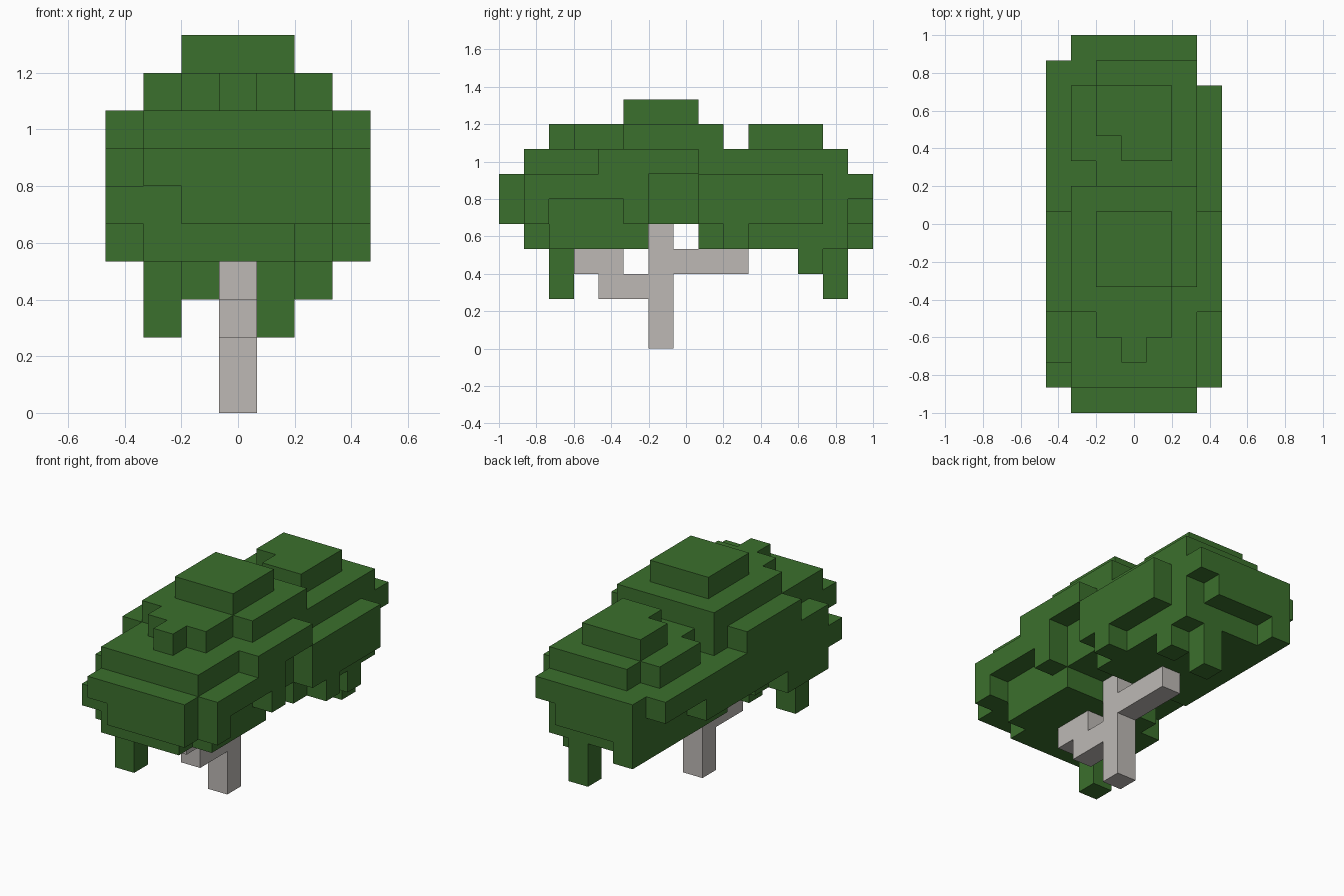
import bpy, bmesh, math
from mathutils import Vector

if "Cube" in bpy.data.objects:
    bpy.data.objects.remove(bpy.data.objects["Cube"], do_unlink=True)

UNIT = 2 / 15                      # one block
ORIGIN = Vector((-3.5, -7.5, 0))   # corner of the block grid


def make_material(name, colour):
    mat = bpy.data.materials.new(name)
    mat.use_nodes = True
    mat.diffuse_color = colour
    mat.node_tree.nodes["Principled BSDF"].inputs["Base Color"].default_value = colour
    return mat


def span(x, y, z):
    """All block cells inside the given ranges."""
    return {(i, j, k) for i in range(*x) for j in range(*y) for k in range(*z)}


def build_blocks(name, cells, mat):
    """Skin a set of block cells with its outer faces only."""
    bm = bmesh.new()
    corners = {}

    def corner(point):
        key = tuple(round(c) for c in point)
        if key not in corners:
            corners[key] = bm.verts.new((Vector(key) + ORIGIN) * UNIT)
        return corners[key]

    for cell in sorted(cells):
        for axis in range(3):
            for side in (0, 1):
                near = list(cell)
                near[axis] += 1 if side else -1
                if tuple(near) in cells:
                    continue
                start = Vector(cell)
                start[axis] += side
                u, v = Vector((0, 0, 0)), Vector((0, 0, 0))
                u[(axis + 1) % 3] = 1
                v[(axis + 2) % 3] = 1
                loop = [start, start + u, start + u + v, start + v]
                if not side:
                    loop.reverse()
                bm.faces.new([corner(p) for p in loop])
    # merge flat regions
    bmesh.ops.dissolve_limit(bm, angle_limit=math.radians(1),
                             verts=bm.verts[:], edges=bm.edges[:])
    mesh = bpy.data.meshes.new(name)
    bm.to_mesh(mesh)
    bm.free()
    mesh.materials.append(mat)
    obj = bpy.data.objects.new(name, mesh)
    bpy.context.collection.objects.link(obj)
    return obj


leaf_green = make_material("leaf green", (0.044, 0.162, 0.026, 1))
bark_grey = make_material("pale bark grey", (0.51, 0.485, 0.462, 1))

# Trunk with a stepped front branch and a straight back branch
wood = span((3, 4), (6, 7), (0, 5))
wood |= span((3, 4), (4, 6), (2, 3))
wood |= span((3, 4), (3, 5), (3, 4))
wood |= span((3, 4), (7, 10), (3, 4))
build_blocks("trunk_and_branches", wood, bark_grey)

# Canopy core
leaves = span((1, 6), (0, 15), (5, 7))
leaves -= span((1, 2), (0, 1), (5, 6))
leaves -= span((5, 6), (14, 15), (5, 6))

# Canopy underside, front and back clumps
leaves |= span((1, 6), (1, 6), (4, 5)) - span((5, 6), (1, 2), (4, 5))
leaves |= span((1, 6), (8, 14), (4, 5))
leaves |= span((1, 2), (14, 15), (4, 5))

# Upper canopy layer
leaves |= span((1, 6), (1, 14), (7, 8))
leaves -= span((1, 2), (9, 10), (7, 8))
leaves -= span((1, 2), (13, 14), (7, 8))

# Front mound with its raised cap
leaves |= span((1, 6), (5, 9), (8, 9))
leaves |= span((1, 5), (4, 5), (8, 9))
leaves |= span((2, 5), (3, 4), (8, 9))
leaves |= span((3, 4), (2, 3), (8, 9))
leaves |= span((2, 5), (5, 8), (9, 10))

# Back mound
leaves |= span((2, 5), (10, 13), (8, 9)) - span((2, 3), (10, 11), (8, 9))

# Side growth on +x
for y, z in (((1, 2), (5, 7)), ((2, 5), (6, 7)), ((5, 6), (5, 7)),
             ((4, 8), (7, 8)), ((8, 13), (5, 7)), ((9, 10), (4, 5))):
    leaves |= span((6, 7), y, z)

# Side growth on -x
for y, z in (((1, 2), (5, 6)), ((2, 11), (5, 7)), ((11, 14), (6, 7)),
             ((4, 8), (7, 8)), ((2, 5), (4, 5))):
    leaves |= span((0, 1), y, z)

# Hanging leaf tips
leaves |= span((1, 2), (2, 3), (2, 4))
leaves |= span((4, 5), (13, 14), (2, 4))
leaves |= span((5, 6), (12, 13), (3, 4))
leaves |= span((2, 3), (4, 5), (3, 4))

build_blocks("leaf_canopy", leaves, leaf_green)
